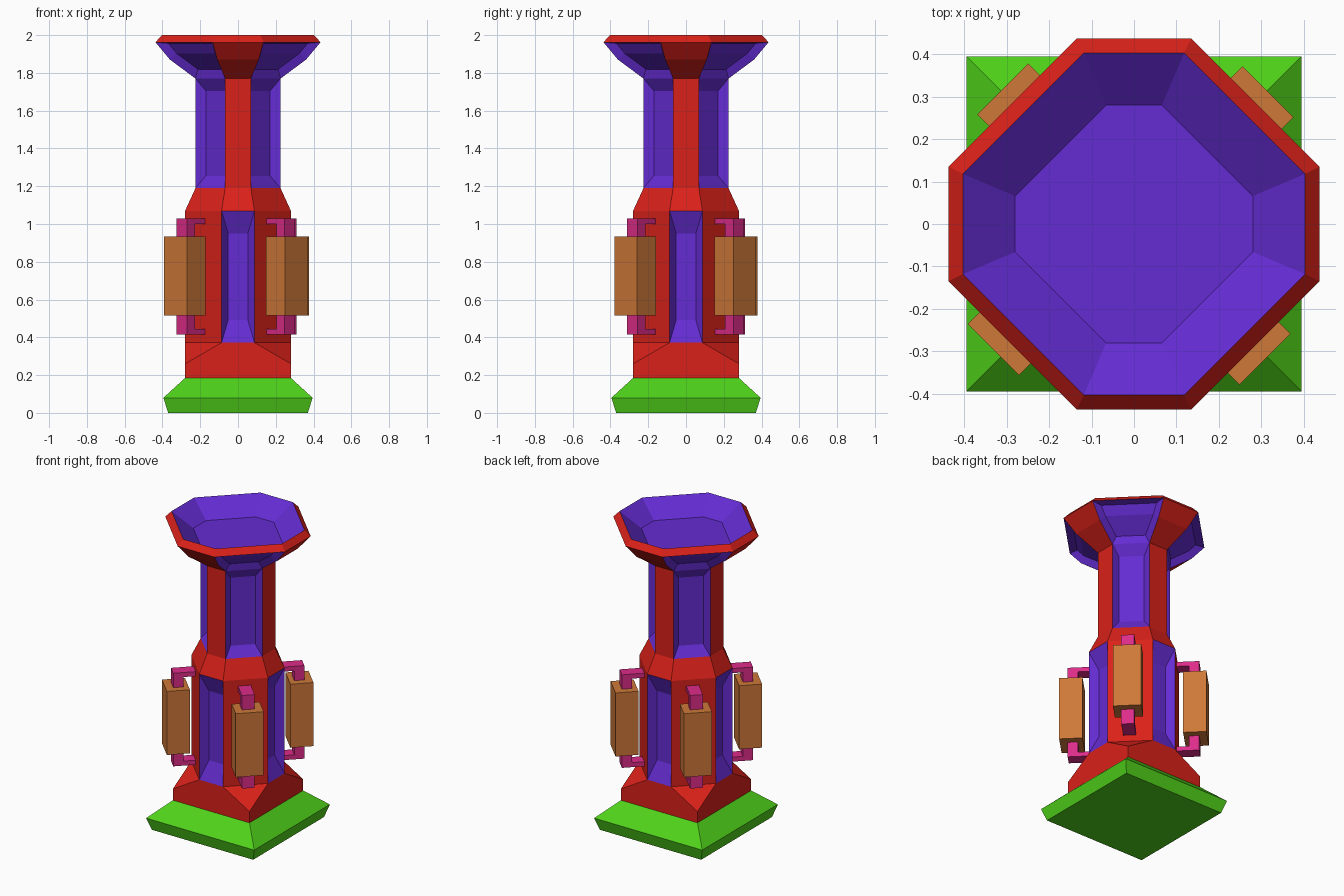
import bpy, bmesh
from math import radians, pi
from mathutils import Matrix, Vector

if "Cube" in bpy.data.objects:
    bpy.data.objects.remove(bpy.data.objects["Cube"])


def material(name, rgb):
    m = bpy.data.materials.new(name)
    m.diffuse_color = (*rgb, 1)
    m.use_nodes = True
    m.node_tree.nodes["Principled BSDF"].inputs["Base Color"].default_value = m.diffuse_color
    return m


GREEN = material("green", (0.08, 0.65, 0.01))
RED = material("red", (0.70, 0.015, 0.01))
PURPLE = material("purple", (0.13, 0.025, 0.65))
ORANGE = material("orange", (0.62, 0.19, 0.04))
PINK = material("pink", (0.72, 0.025, 0.25))


def finish(bm, name, mats):
    me = bpy.data.meshes.new(name)
    bm.to_mesh(me)
    bm.free()
    for m in mats:
        me.materials.append(m)
    ob = bpy.data.objects.new(name, me)
    bpy.context.collection.objects.link(ob)
    return ob


def turned(bm, points):
    """Repeat points around z in four quarter turns."""
    return [bm.verts.new(Matrix.Rotation(k * pi / 2, 3, 'Z') @ Vector(p))
            for k in range(4) for p in points]


def bridge(bm, a, b):
    n = len(a)
    return [bm.faces.new((a[i], a[(i + 1) % n], b[(i + 1) % n], b[i])) for i in range(n)]


# Green foot: flared square slab
bm = bmesh.new()
rings = [turned(bm, [(s, s, z)]) for s, z in ((0.37, 0), (0.395, 0.08), (0.28, 0.185))]
bm.faces.new(rings[0])
bm.faces.new(rings[2])
for a, b in zip(rings, rings[1:]):
    bridge(bm, a, b)
bmesh.ops.recalc_face_normals(bm, faces=bm.faces)
finish(bm, "foot", [GREEN])

# Column and bowl: octagonal rings (z, distance of flat, half width of flat)
PROFILE = [(0.372, 0.28, 0.087), (1.07, 0.28, 0.087), (1.19, 0.225, 0.068),
           (1.77, 0.225, 0.068), (1.87, 0.36, 0.11), (1.962, 0.437, 0.135),
           (2.0, 0.403, 0.118), (1.90, 0.28, 0.066)]
bm = bmesh.new()
rings = [turned(bm, [(a, -h, z), (a, h, z)]) for z, a, h in PROFILE]
bands = [bridge(bm, a, b) for a, b in zip(rings, rings[1:])]
floor = bm.faces.new(rings[-1])

# Square plinth with chamfered corners running into the column
low = turned(bm, [(0.28, 0.28, 0.185)])
up = turned(bm, [(0.28, 0.28, 0.26)])
v = rings[0]
bm.faces.new(low)
for k in range(4):
    bm.faces.new((low[k - 1], low[k], up[k], v[2 * k + 1], v[2 * k], up[k - 1]))
    bm.faces.new((up[k], v[(2 * k + 2) % 8], v[2 * k + 1]))
bmesh.ops.recalc_face_normals(bm, faces=bm.faces)

# Purple bowl interior and recessed panels
for f in bands[6] + [floor]:
    f.material_index = 1


def recess(faces, depth, extra_z=0):
    for f in faces:
        f.material_index = 1
    bmesh.ops.inset_region(bm, faces=faces, thickness=0.035, depth=-depth,
                           use_even_offset=True, use_boundary=True)
    if extra_z:
        zc = faces[0].calc_center_median().z
        for p in faces[0].verts:
            p.co.z += extra_z if p.co.z < zc else -extra_z


for k in range(4):
    recess([bands[0][2 * k]], 0.05, 0.085)
    recess([bands[2][2 * k + 1]], 0.042, 0.03)
    recess([bands[3][2 * k + 1], bands[4][2 * k + 1]], 0.035)
finish(bm, "column_and_bowl", [RED, PURPLE])


# Hanging boxes on brackets, one for each diagonal face
def add_box(bm, r0, r1, width, z0, z1):
    m = Matrix.Translation(((r0 + r1) / 2, 0, (z0 + z1) / 2)) @ \
        Matrix.Diagonal((r1 - r0, width, z1 - z0, 1))
    bmesh.ops.create_cube(bm, size=1, matrix=m)


for name, angle, shift in (("front_right", -45, -0.007), ("front_left", -135, -0.025),
                           ("back_left", 135, -0.006), ("back_right", 45, -0.003)):
    place = Matrix.Rotation(radians(angle), 4, 'Z') @ Matrix.Translation((0, shift, 0))
    bm = bmesh.new()
    add_box(bm, 0.303, 0.443, 0.17, 0.515, 0.935)
    finish(bm, name + "_box", [ORANGE]).matrix_world = place
    bm = bmesh.new()
    for z0, z1, a0, a1 in ((0.445, 0.53, 0.415, 0.445), (0.92, 1.0, 1.0, 1.03)):
        add_box(bm, 0.335, 0.396, 0.078, z0, z1)
        add_box(bm, 0.24, 0.396, 0.078, a0, a1)
    finish(bm, name + "_bracket", [PINK]).matrix_world = place
